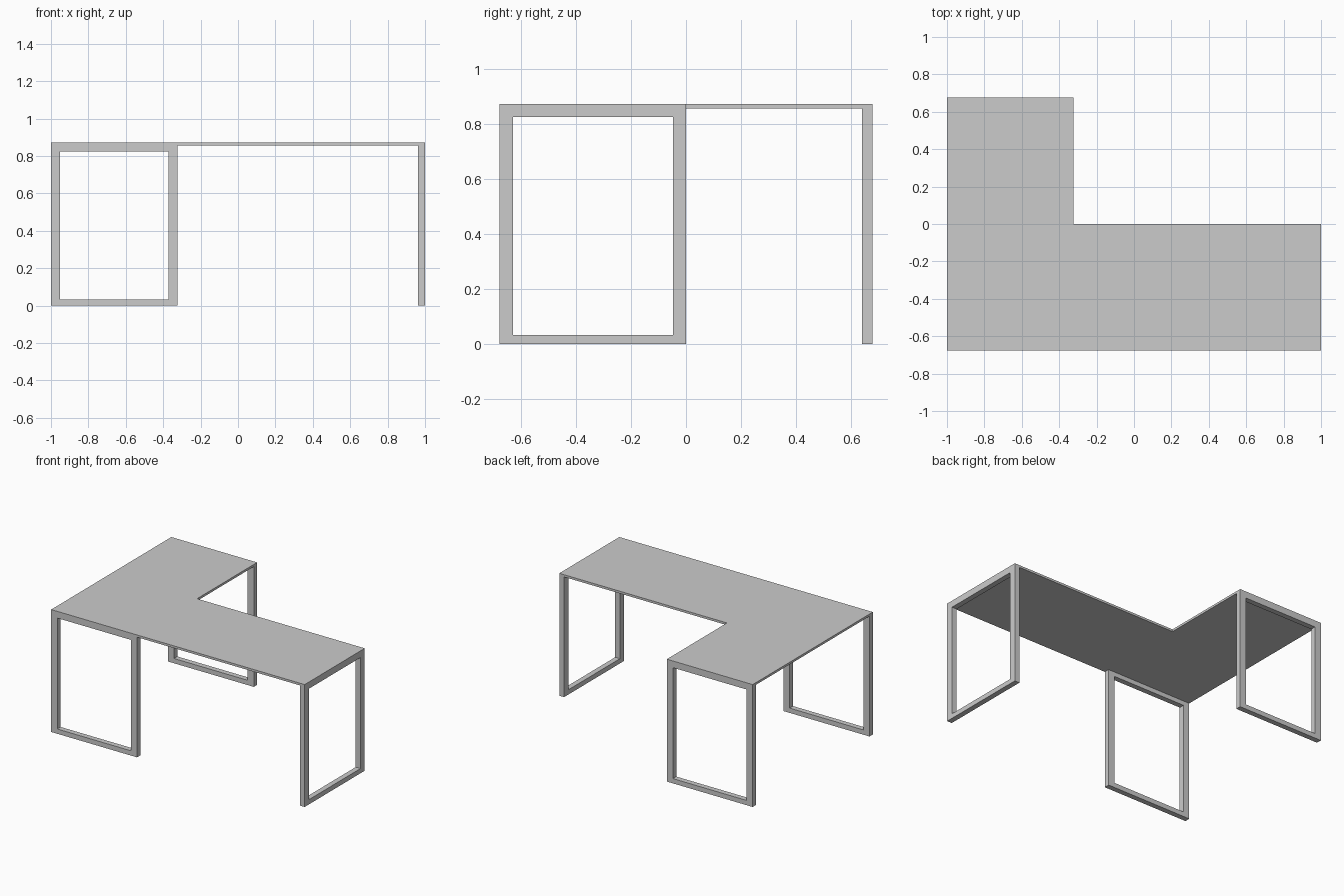
import bpy, bmesh
from mathutils import Vector

if "Cube" in bpy.data.objects:
    bpy.data.objects.remove(bpy.data.objects["Cube"])

W = 0.677            # width of each arm of the desk
TOP, UNDER = 0.873, 0.857
LEG, DEPTH, FOOT, RAIL = 0.048, 0.038, 0.034, 0.825


def extruded(name, rings, offset):
    """Extrude a flat face (one ring) or a frame (outer and inner ring)."""
    bm = bmesh.new()
    vs = [[bm.verts.new(p) for p in ring] for ring in rings]
    if len(vs) == 1:
        faces = [bm.faces.new(vs[0])]
    else:
        a, b = vs
        n = len(a)
        faces = [bm.faces.new((a[i], a[(i + 1) % n], b[(i + 1) % n], b[i]))
                 for i in range(n)]
    ext = bmesh.ops.extrude_face_region(bm, geom=faces, use_keep_orig=True)
    moved = [g for g in ext["geom"] if isinstance(g, bmesh.types.BMVert)]
    bmesh.ops.translate(bm, verts=moved, vec=Vector(offset))
    bmesh.ops.recalc_face_normals(bm, faces=bm.faces)
    mesh = bpy.data.meshes.new(name)
    bm.to_mesh(mesh)
    bm.free()
    obj = bpy.data.objects.new(name, mesh)
    bpy.context.collection.objects.link(obj)
    return obj


def leg_frame(name, place, offset):
    """Rectangular leg frame; place maps (distance along frame, z) to 3D."""
    def rect(u0, u1, z0, z1):
        return [place(u, z) for u, z in ((u0, z0), (u1, z0), (u1, z1), (u0, z1))]
    return extruded(name, [rect(0, W, 0, UNDER),
                           rect(LEG, W - LEG, FOOT, RAIL)], offset)


# L-shaped tabletop
outline = [(-1, -W), (1, -W), (1, 0), (-1 + W, 0), (-1 + W, W), (-1, W)]
extruded("tabletop", [[(x, y, UNDER) for x, y in outline]], (0, 0, TOP - UNDER))

# Three leg frames, flush with the tabletop edges
leg_frame("front_leg_frame", lambda u, z: (-1 + u, -W, z), (0, DEPTH, 0))
leg_frame("back_leg_frame", lambda u, z: (-1 + u, W, z), (0, -DEPTH, 0))
leg_frame("right_leg_frame", lambda u, z: (1, -W + u, z), (-DEPTH, 0, 0))
